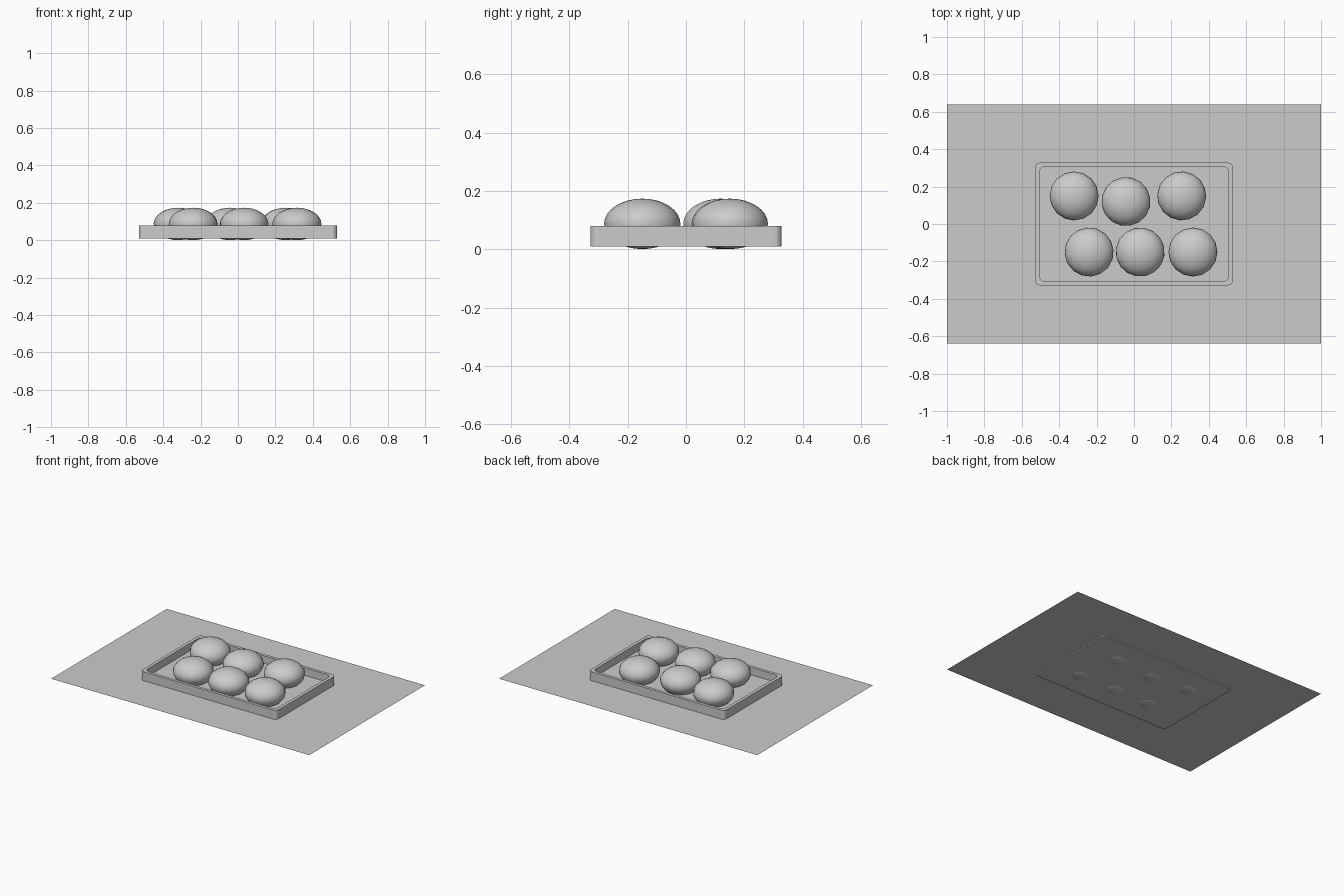
import bpy, bmesh, math
from mathutils import Matrix

if "Cube" in bpy.data.objects:
    bpy.data.objects.remove(bpy.data.objects["Cube"])


def add_object(name, bm):
    mesh = bpy.data.meshes.new(name)
    bm.to_mesh(mesh)
    bm.free()
    ob = bpy.data.objects.new(name, mesh)
    bpy.context.collection.objects.link(ob)
    return ob


def rounded_rect(bm, hx, hy, r, z, steps=4):
    """Ring of vertices around a rounded rectangle."""
    ring = []
    for i, (sx, sy) in enumerate([(1, 1), (-1, 1), (-1, -1), (1, -1)]):
        for k in range(steps + 1):
            a = math.pi / 2 * (i + k / steps)
            ring.append(bm.verts.new((sx * (hx - r) + r * math.cos(a),
                                      sy * (hy - r) + r * math.sin(a), z)))
    return ring


# Flat sheet under the tray
bm = bmesh.new()
bmesh.ops.create_grid(bm, x_segments=1, y_segments=1, size=1,
                      matrix=Matrix.Translation((0, 0, 0.017)) @ Matrix.Diagonal((1, 0.64, 1, 1)))
add_object("base_sheet", bm)

# Tray: bottom outline, up the outside, over the rim, down to the floor
bm = bmesh.new()
levels = [(0.528, 0.328, 0.025, 0.009), (0.528, 0.328, 0.025, 0.08),
          (0.506, 0.307, 0.032, 0.08), (0.506, 0.307, 0.032, 0.027)]
rings = [rounded_rect(bm, *level) for level in levels]
n = len(rings[0])
for low, high in zip(rings, rings[1:]):
    for i in range(n):
        j = (i + 1) % n
        bm.faces.new((low[i], low[j], high[j], high[i]))
bm.faces.new(rings[0][::-1])
bm.faces.new(rings[-1])
add_object("tray", bm)

# Six flattened balls in two staggered rows
centres = [(-0.32, 0.15), (-0.043, 0.12), (0.255, 0.15),
           (-0.24, -0.15), (0.033, -0.15), (0.315, -0.15)]
for i, (x, y) in enumerate(centres):
    bm = bmesh.new()
    bmesh.ops.create_uvsphere(bm, u_segments=16, v_segments=16, radius=1)
    bmesh.ops.transform(bm, verts=bm.verts, matrix=(
        Matrix.Translation((x, y, 0.0875))
        @ Matrix.Rotation(math.radians(9 * i), 4, 'Z')
        @ Matrix.Diagonal((0.131, 0.131, 0.0865, 1))))
    for f in bm.faces:
        f.smooth = True
    # slightly flatter underside
    for v in bm.verts:
        v.co.z = max(v.co.z, 0.0)
    add_object(f"bun_{i + 1}", bm)
